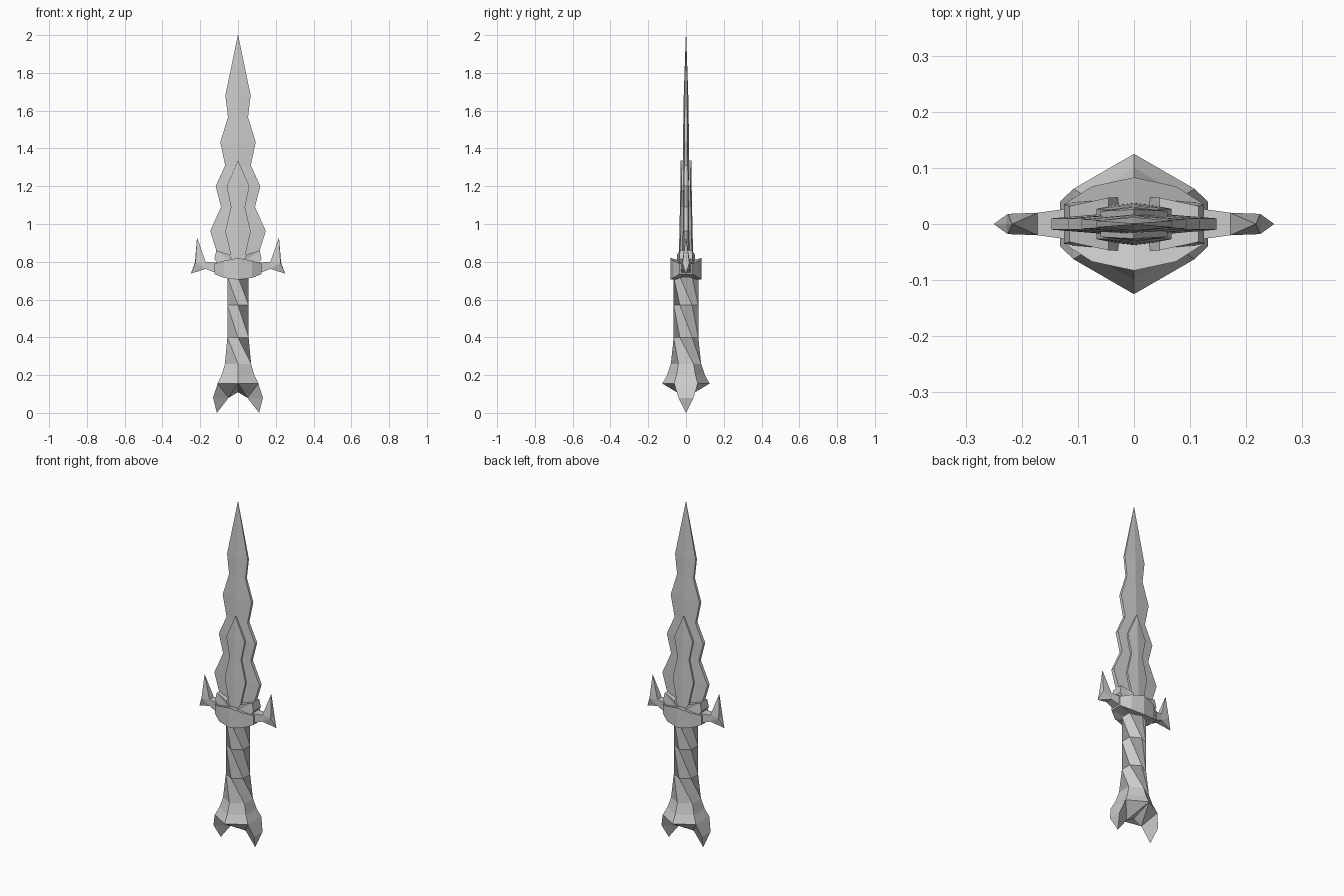
import bpy, bmesh
from math import sin, cos, radians


def finish(name, bm):
    bmesh.ops.remove_doubles(bm, verts=bm.verts, dist=1e-4)
    bmesh.ops.recalc_face_normals(bm, faces=bm.faces)
    me = bpy.data.meshes.new(name)
    bm.to_mesh(me)
    bm.free()
    ob = bpy.data.objects.new(name, me)
    bpy.context.collection.objects.link(ob)
    return ob


def mirrored(name, pts, faces):
    """Build one quarter (+x, +y) and mirror it to all four."""
    bm = bmesh.new()
    for sx in (1, -1):
        for sy in (1, -1):
            vs = [bm.verts.new((sx * x, sy * y, z)) for x, y, z in pts]
            for f in faces:
                bm.faces.new([vs[i] for i in f])
    return finish(name, bm)


def loft(name, rings, caps=True):
    bm = bmesh.new()
    rows = [[bm.verts.new(p) for p in r] for r in rings]
    n = len(rows[0])
    for a, b in zip(rows, rows[1:]):
        for i in range(n):
            j = (i + 1) % n
            bm.faces.new((a[i], a[j], b[j], b[i]))
    if caps:
        bm.faces.new(rows[0])
        bm.faces.new(rows[-1])
    return finish(name, bm)


def blade_ring(z, hw, edge, ridge):
    return [(hw, -edge, z), (hw, edge, z), (0, ridge, z),
            (-hw, edge, z), (-hw, -edge, z), (0, -ridge, z)]


# Wavy blade: height, half width, edge and ridge half thickness
loft("blade", [blade_ring(*r) for r in [
    (0.78, 0.105, 0.012, 0.024), (0.86, 0.115, 0.012, 0.023),
    (0.963, 0.147, 0.010, 0.022), (1.09, 0.09, 0.010, 0.020),
    (1.20, 0.118, 0.010, 0.018), (1.31, 0.068, 0.009, 0.017),
    (1.434, 0.094, 0.008, 0.016), (1.565, 0.053, 0.007, 0.014),
    (1.68, 0.067, 0.006, 0.012), (2.0, 0.001, 0.001, 0.001)]])

# Raised wavy panel on both blade faces
loft("blade_panel", [blade_ring(*r) for r in [
    (0.78, 0.05, 0.032, 0.038), (0.85, 0.042, 0.032, 0.037),
    (0.963, 0.067, 0.027, 0.035), (1.09, 0.037, 0.026, 0.032),
    (1.20, 0.060, 0.023, 0.030), (1.335, 0.001, 0.026, 0.028)]])

# Collar horns at the blade base
outline = [(0.02, 0.79, 0.047), (0.045, 0.838, 0.047), (0.115, 0.86, 0.032),
           (0.125, 0.815, 0.035), (0.10, 0.78, 0.04)]
pts = [(x, y, z) for x, z, y in outline] + [(x, 0, z) for x, z, y in outline]
mirrored("collar", pts, [(0, 1, 2), (0, 2, 3), (0, 3, 4)]
         + [(i, (i + 1) % 5, (i + 1) % 5 + 5, i + 5) for i in range(5)])

# Guard block
mirrored("guard", [
    (0, 0.083, 0.82), (0.075, 0.067, 0.805), (0.125, 0.035, 0.79), (0.125, 0, 0.79),
    (0, 0.083, 0.705), (0.075, 0.067, 0.715), (0.125, 0.035, 0.735), (0.125, 0, 0.735),
    (0, 0, 0.80), (0, 0, 0.705)],
    [(0, 1, 5, 4), (1, 2, 6, 5), (2, 3, 7, 6),
     (8, 0, 1), (8, 1, 2), (8, 2, 3), (9, 4, 5), (9, 5, 6), (9, 6, 7)])

# Guard arms with an upward spike and an outward spike
mirrored("guard_arms", [
    (0.10, 0.03, 0.795), (0.10, 0.03, 0.735), (0.172, 0.02, 0.80), (0.172, 0.02, 0.762),
    (0.225, 0.018, 0.795), (0.217, 0, 0.93), (0.25, 0, 0.737),
    (0.10, 0, 0.795), (0.10, 0, 0.735), (0.172, 0, 0.80), (0.172, 0, 0.762), (0.228, 0, 0.795)],
    [(0, 1, 3, 2), (0, 2, 9, 7), (1, 3, 10, 8), (2, 3, 4), (2, 4, 5), (3, 6, 4),
     (2, 5, 9), (3, 6, 10), (4, 11, 5), (4, 11, 6)])

# Twisted hexagonal handle flaring to the pommel: height, radius, twist
loft("handle", [[(r * cos(radians(60 * i + 90 + t)), r * sin(radians(60 * i + 90 + t)), z)
                 for i in range(6)]
                for z, r, t in [(0.155, 0.125, 0), (0.20, 0.10, 0), (0.26, 0.08, 0),
                                (0.40, 0.065, -60), (0.57, 0.065, -120), (0.72, 0.065, -180)]],
     caps=False)

# Pommel underside with two pointed claws
mirrored("pommel", [
    (0, 0.125, 0.155), (0.108, 0.0625, 0.155), (0.108, 0, 0.155), (0.132, 0.04, 0.08),
    (0.132, 0, 0.08), (0.112, 0, 0), (0.05, 0, 0.08), (0, 0, 0.11)],
    [(0, 1, 6), (0, 6, 7), (1, 3, 6), (3, 5, 6), (1, 2, 4, 3), (3, 4, 5)])
